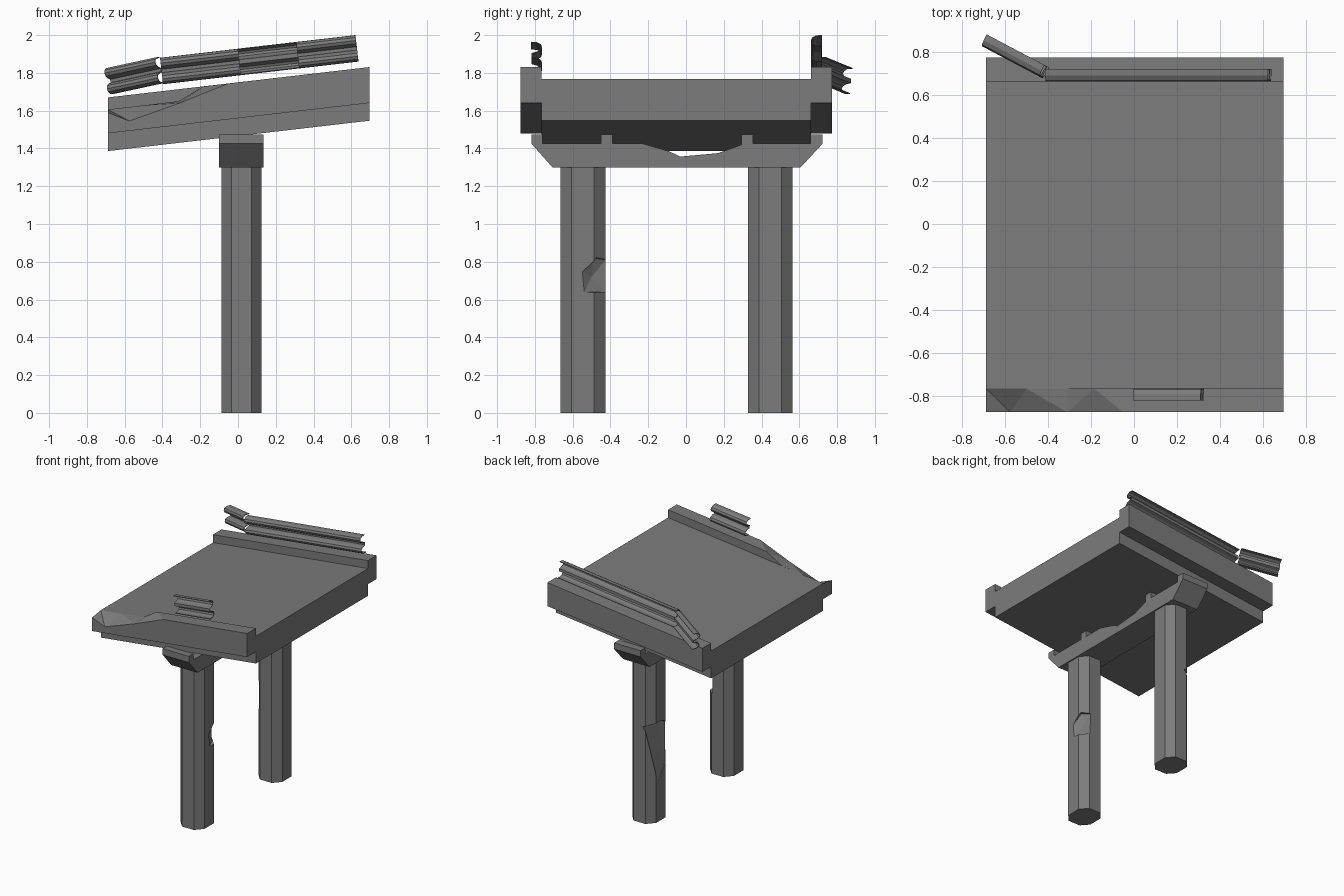
import bpy, bmesh
from mathutils import Vector

if "Cube" in bpy.data.objects:
    bpy.data.objects.remove(bpy.data.objects["Cube"])

grey = bpy.data.materials.new("weathered grey")
grey.diffuse_color = (0.2, 0.2, 0.2, 1)
grey.use_nodes = True
grey.node_tree.nodes["Principled BSDF"].inputs["Base Color"].default_value = grey.diffuse_color
X0, X1, SLOPE = -0.688, 0.695, 0.116


def finish(name, bm):
    bmesh.ops.recalc_face_normals(bm, faces=bm.faces)
    me = bpy.data.meshes.new(name)
    bm.to_mesh(me)
    bm.free()
    me.materials.append(grey)
    ob = bpy.data.objects.new(name, me)
    bpy.context.collection.objects.link(ob)
    return ob


def loft(name, ring_a, ring_b, capped=True, closed=True):
    """Bridge two matching rings of points."""
    bm = bmesh.new()
    a = [bm.verts.new(p) for p in ring_a]
    b = [bm.verts.new(p) for p in ring_b]
    n = len(a)
    for i in range(n if closed else n - 1):
        j = (i + 1) % n
        bm.faces.new((a[i], a[j], b[j], b[i]))
    if capped:
        bm.faces.new(a)
        bm.faces.new(b)
    return finish(name, bm)


def sloped_beam(name, y0, y1, z0, z1):
    """Box along x that rises with the deck; z given at x = 0."""
    ring = [(y0, z0), (y1, z0), (y1, z1), (y0, z1)]
    return loft(name, *[[(x, y, z + SLOPE * x) for y, z in ring] for x in (X0, X1)])


def chip(ob, points):
    """Break a piece out of a part with a convex cutter."""
    bm = bmesh.new()
    for p in points:
        bm.verts.new(p)
    res = bmesh.ops.convex_hull(bm, input=bm.verts[:])
    loose = [v for v in bm.verts if not v.link_faces]
    bmesh.ops.delete(bm, geom=loose, context='VERTS')
    cutter = finish("chip_cutter", bm)
    cutter.hide_render = True
    mod = ob.modifiers.new("chip", 'BOOLEAN')
    mod.operation, mod.solver, mod.object = 'DIFFERENCE', 'EXACT', cutter
    bpy.context.view_layer.objects.active = ob
    bpy.ops.object.modifier_apply(modifier=mod.name)
    bpy.data.objects.remove(cutter)


# Deck slab and intact back curb
sloped_beam("deck_slab", -0.765, 0.663, 1.466, 1.686)
sloped_beam("back_curb", 0.663, 0.773, 1.56, 1.75)

# Front curb with its left end broken away
top_r, low_r, low_l = 1.75 + SLOPE * X1, 1.56 + SLOPE * X1, 1.56 + SLOPE * X0
outer = [(X0, 1.59), (-0.575, 1.545), (-0.31, 1.64), (-0.05, 1.744)]
inner = [(X0, 1.606), (-0.5, 1.628), (-0.315, 1.65), (-0.185, 1.728)]
ends = [(X1, top_r), (X1, low_r), (X0, low_l)]
curb = loft("front_curb",
            [(x, -0.875, z) for x, z in outer + ends],
            [(x, -0.765, z) for x, z in inner + ends])
bm = bmesh.new()
bm.from_mesh(curb.data)
bmesh.ops.triangulate(bm, faces=[f for f in bm.faces if len(f.verts) == 4])
bm.to_mesh(curb.data)
bm.free()

# Pier cap: chamfered ends, bearing lugs, crumbled middle
cap = [(-0.707, 1.30), (0.607, 1.30), (0.723, 1.425), (0.723, 1.475), (0.66, 1.475),
       (0.66, 1.425), (0.354, 1.425), (0.354, 1.475), (0.295, 1.475), (0.295, 1.42),
       (0.17, 1.375), (-0.03, 1.357), (-0.09, 1.385), (-0.227, 1.425), (-0.39, 1.425),
       (-0.39, 1.475), (-0.45, 1.475), (-0.45, 1.425), (-0.76, 1.425), (-0.76, 1.475),
       (-0.818, 1.475), (-0.818, 1.425)]
loft("pier_cap", [(-0.10, y, z) for y, z in cap], [(0.135, y, z) for y, z in cap])


# Octagonal columns
def column(name, cy):
    cx, hx, hy, fx, fy = 0.019, 0.106, 0.119, 0.053, 0.06
    octo = [(hx, -fy), (hx, fy), (fx, hy), (-fx, hy),
            (-hx, fy), (-hx, -fy), (-fx, -hy), (fx, -hy)]
    return loft(name, *[[(cx + x, cy + y, z) for x, y in octo] for z in (0, 1.302)])


front_column = column("front_column", -0.546)
chip(front_column, [(0.126, -0.55, 0.745), (0.126, -0.54, 0.64), (0.06, -0.426, 0.81),
                    (0.065, -0.426, 0.64), (0.10, -0.487, 0.82), (0.082, -0.50, 0.72),
                    (0.25, -0.36, 0.84), (0.25, -0.36, 0.62)])
back_column = column("back_column", 0.446)
chip(back_column, [(-0.01, 0.566, 0.78), (-0.088, 0.49, 0.31), (-0.075, 0.37, 0.76),
                   (-0.08, 0.38, 0.45), (-0.045, 0.47, 0.64), (-0.05, 0.43, 0.80),
                   (-0.22, 0.62, 0.82), (-0.22, 0.45, 0.33), (-0.22, 0.36, 0.76)])

# Corrugated guard rails, bulging toward the road
half = [(0.0, 0.068), (0.03, 0.067), (0.05, 0.056), (0.056, 0.042),
        (0.05, 0.027), (0.03, 0.016), (0.004, 0.010)]
wave = half + [(w, -h) for w, h in reversed(half)]


def rail(name, start, end, side):
    a, b = Vector(start), Vector(end)
    d = (b - a).normalized()
    out = Vector((-d.y, d.x, 0)).normalized() * side
    up = d.cross(out).normalized()
    if up.z < 0:
        up = -up
    ob = loft(name, *[[p + out * w + up * h for w, h in wave] for p in (a, b)],
              capped=False, closed=False)
    mod = ob.modifiers.new("thickness", 'SOLIDIFY')
    mod.thickness, mod.offset = 0.005, 0
    return ob


rail("back_rail", (-0.405, 0.72, 1.81), (0.63, 0.72, 1.93), -1)
rail("bent_rail", (-0.405, 0.733, 1.815), (-0.673, 0.875, 1.757), 1)
rail("front_rail", (0.005, -0.82, 1.858), (0.318, -0.82, 1.894), 1)
